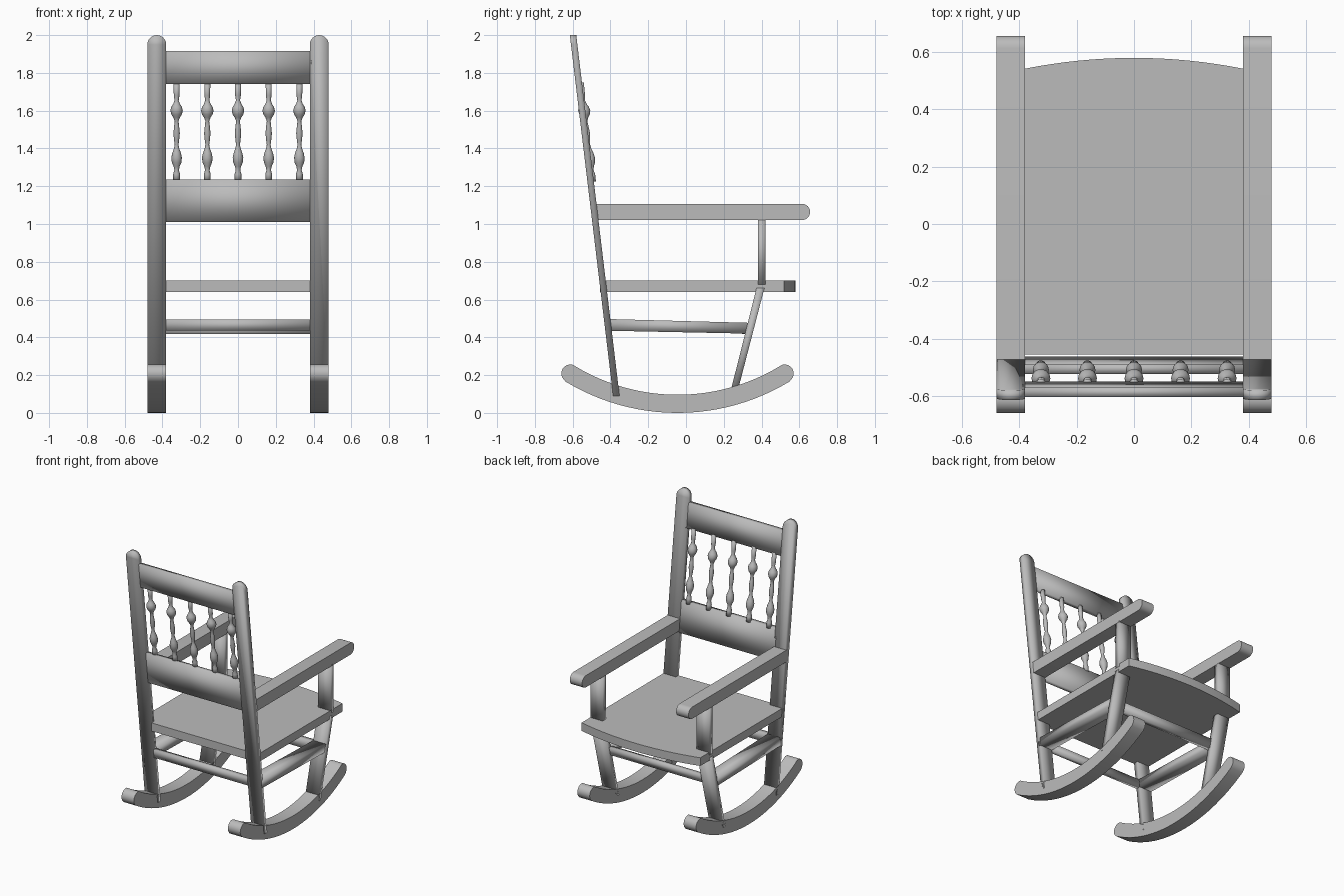
import bpy, bmesh
from math import sin, cos, pi, asin

cube = bpy.data.objects.get("Cube")
if cube:
    bpy.data.objects.remove(cube, do_unlink=True)

wood = bpy.data.materials.new("plain_grey")
wood.use_nodes = True
GREY = (0.5, 0.5, 0.5, 1)
wood.diffuse_color = GREY
wood.node_tree.nodes["Principled BSDF"].inputs["Base Color"].default_value = GREY

INNER, OUTER = 0.38, 0.48   # x range of all side frame parts
THICK = 0.034               # board thickness of the back and legs


def finish(name, bm, mirror=False, sharp=False):
    """Turn a bmesh into a shaded object, optionally mirrored to both sides."""
    bmesh.ops.recalc_face_normals(bm, faces=bm.faces[:])
    mesh = bpy.data.meshes.new(name)
    bm.to_mesh(mesh)
    bm.free()
    mesh.materials.append(wood)
    ob = bpy.data.objects.new(name, mesh)
    bpy.context.collection.objects.link(ob)
    if mirror:
        ob.modifiers.new("both_sides", 'MIRROR')
    bpy.ops.object.select_all(action='DESELECT')
    ob.select_set(True)
    bpy.context.view_layer.objects.active = ob
    if sharp:
        bpy.ops.object.shade_smooth_by_angle()
    else:
        bpy.ops.object.shade_smooth()
    return ob


def prism(name, outline, place, lo, hi, **kw):
    """Extrude a 2D outline from lo to hi; place(u, v, w) gives the 3D point."""
    bm = bmesh.new()
    ends = [[bm.verts.new(place(u, v, w)) for u, v in outline] for w in (lo, hi)]
    n = len(outline)
    for ring in ends:
        bm.faces.new(ring)
    for i in range(n):
        j = (i + 1) % n
        bm.faces.new((ends[0][i], ends[0][j], ends[1][j], ends[1][i]))
    return finish(name, bm, **kw)


def arc(cx, cy, r, a0, a1, steps=12):
    return [(cx + r * cos(a0 + (a1 - a0) * i / steps),
             cy + r * sin(a0 + (a1 - a0) * i / steps)) for i in range(steps + 1)]


def rect(u0, u1, v0, v1):
    return [(u0, v0), (u1, v0), (u1, v1), (u0, v1)]


def back_y(z):
    """Centre line of the leaning back."""
    return -0.598 + 0.12 * (2 - z)


def leaning(x, z, w):
    return (x, back_y(z) + w, z)


def sideways(y, z, x):
    return (x, y, z)


def flat(x, y, z):
    return (x, y, z)


half = THICK / 2
mid = (INNER + OUTER) / 2
rad = (OUTER - INNER) / 2

# Back posts with rounded tops
post = [(INNER, 0.09), (OUTER, 0.09)] + arc(mid, 2 - rad, rad, 0, pi)
prism("back_post", post, leaning, -half, half, mirror=True)

# Boards across the back
for name, z0, z1 in (("top_rail", 1.74, 1.915), ("lower_back_rail", 1.01, 1.235),
                     ("back_stretcher", 0.435, 0.495)):
    prism(name, rect(-INNER - 0.01, INNER + 0.01, z0, z1), leaning, -half, half)

# Rockers: a band between two arcs with round tips
R, cy, tip = 1.092, -0.045, 0.048
cz = 0.05 + R
sweep = asin(0.567 / R)
down = -pi / 2
rocker = arc(cy, cz, R + 0.05, down - sweep, down + sweep, 24)
rocker += arc(cy + R * sin(sweep), cz - R * cos(sweep), tip,
              down + sweep, down + sweep + pi, 10)[1:-1]
rocker += arc(cy, cz, R - 0.046, down + sweep, down - sweep, 24)
rocker += arc(cy - R * sin(sweep), cz - R * cos(sweep), tip,
              pi / 2 - sweep, 3 * pi / 2 - sweep, 10)[1:-1]
prism("rocker", rocker, sideways, INNER, OUTER, mirror=True, sharp=True)

# Armrests with round front ends
arm_z, arm_r = 1.064, 0.043
arm = [(back_y(arm_z + arm_r), arm_z + arm_r), (back_y(arm_z - arm_r), arm_z - arm_r)]
arm += arc(0.657 - arm_r, arm_z, arm_r, -pi / 2, pi / 2)
prism("armrest", arm, sideways, INNER, OUTER, mirror=True, sharp=True)

# Arm supports, slanted front legs and side stretchers
prism("arm_support", rect(0.38, 0.42, 0.68, 1.03), sideways, INNER, OUTER, mirror=True)
prism("front_leg", [(0.23, 0.09), (0.267, 0.09), (0.415, 0.66), (0.373, 0.66)],
      sideways, INNER, OUTER, mirror=True)
prism("side_stretcher", [(-0.41, 0.435), (0.315, 0.42), (0.33, 0.477), (-0.415, 0.497)],
      sideways, INNER, OUTER, mirror=True)
prism("front_stretcher", [(0.295, 0.417), (0.33, 0.417), (0.345, 0.477), (0.31, 0.477)],
      sideways, -INNER - 0.01, INNER + 0.01)

# Seat with a bowed front and notches around the posts
bow = [(OUTER * (1 - i / 10), 0.58 - 0.06 * (1 - i / 10) ** 2) for i in range(21)]
seat = [(-OUTER, -0.425), (-INNER, -0.425), (-INNER, -0.455),
        (INNER, -0.455), (INNER, -0.425), (OUTER, -0.425)] + bow
prism("seat", seat, flat, 0.64, 0.7, sharp=True)

# Turned spindles: (height, radius) along the axis
turning = [(1.225, 0.018), (1.265, 0.018), (1.285, 0.012), (1.305, 0.016), (1.325, 0.025),
           (1.35, 0.028), (1.375, 0.023), (1.40, 0.014), (1.42, 0.010), (1.44, 0.013),
           (1.48, 0.017), (1.52, 0.013), (1.545, 0.010), (1.565, 0.018), (1.58, 0.028),
           (1.60, 0.033), (1.62, 0.028), (1.635, 0.018), (1.655, 0.011), (1.68, 0.015),
           (1.75, 0.016)]
SIDES = 14
for k in range(-2, 3):
    bm = bmesh.new()
    rings = [[bm.verts.new((k * 0.1625 + r * cos(2 * pi * s / SIDES),
                            back_y(z) + 0.011 + r * sin(2 * pi * s / SIDES), z))
              for s in range(SIDES)] for z, r in turning]
    for a, b in zip(rings, rings[1:]):
        for s in range(SIDES):
            t = (s + 1) % SIDES
            bm.faces.new((a[s], a[t], b[t], b[s]))
    bm.faces.new(rings[0])
    bm.faces.new(rings[-1])
    finish("spindle_%d" % (k + 3), bm)
